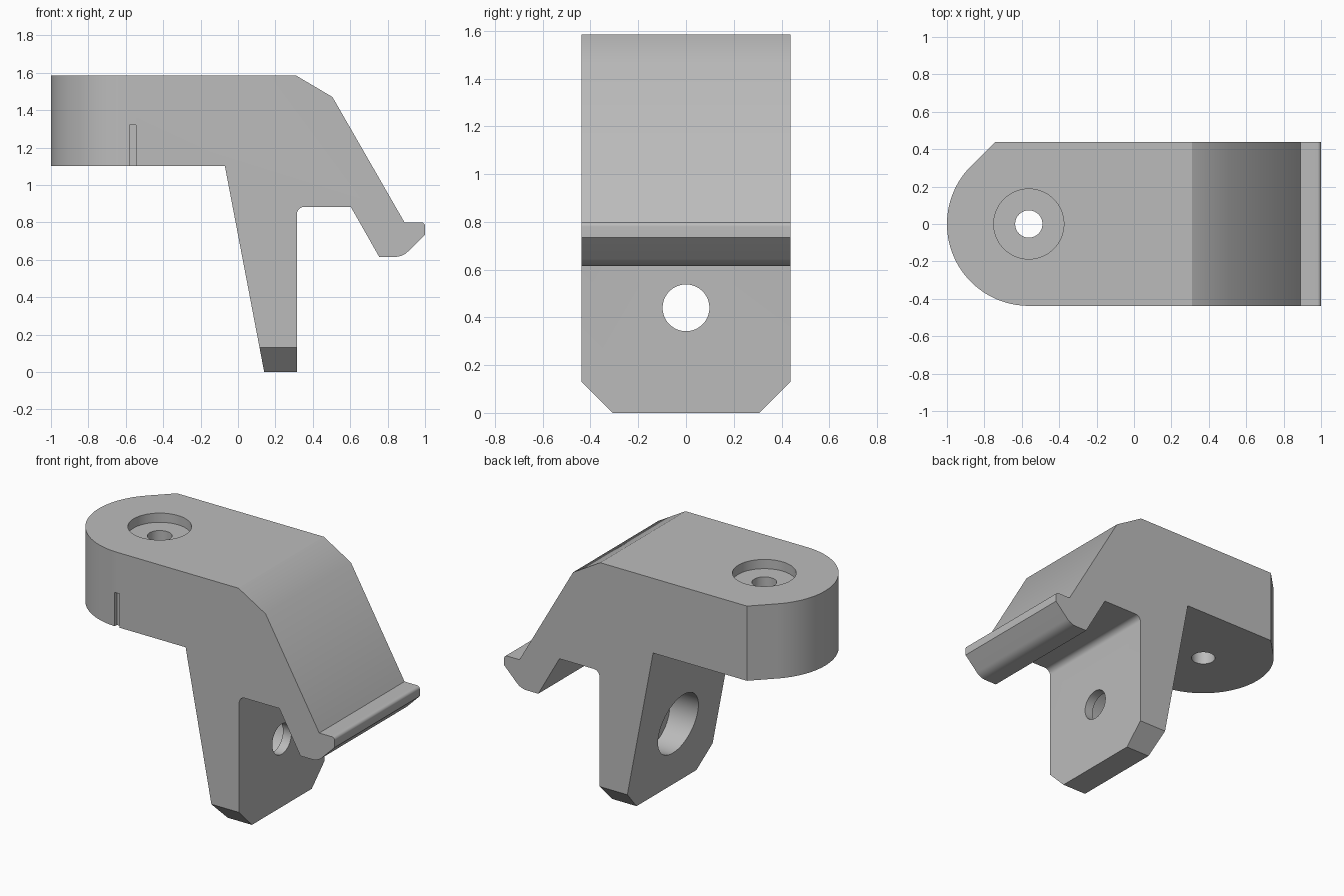
import bpy, bmesh, math
from mathutils import Vector

cube = bpy.data.objects.get("Cube")
if cube:
    bpy.data.objects.remove(cube, do_unlink=True)

HALF = 0.4375          # half width of the bracket
PIVOT = (-0.5625, 0)   # centre of the rounded end

grey = bpy.data.materials.new("plain grey")
grey.use_nodes = True
colour = (0.5, 0.5, 0.5, 1)
grey.diffuse_color = colour
grey.node_tree.nodes["Principled BSDF"].inputs["Base Color"].default_value = colour


def prism(name, points, axis, start, end):
    """Extrude a flat outline along one axis."""
    place = {"x": lambda a, b, d: (d, a, b),
             "y": lambda a, b, d: (a, d, b),
             "z": lambda a, b, d: (a, b, d)}[axis]
    bm = bmesh.new()
    face = bm.faces.new([bm.verts.new(place(a, b, start)) for a, b in points])
    moved = bmesh.ops.extrude_face_region(bm, geom=[face])["geom"]
    offset = Vector(place(0, 0, end - start))
    bmesh.ops.translate(bm, vec=offset,
                        verts=[v for v in moved if isinstance(v, bmesh.types.BMVert)])
    bmesh.ops.recalc_face_normals(bm, faces=bm.faces)
    mesh = bpy.data.meshes.new(name)
    bm.to_mesh(mesh)
    bm.free()
    mesh.materials.append(grey)
    obj = bpy.data.objects.new(name, mesh)
    bpy.context.collection.objects.link(obj)
    return obj


def arc(centre, radius, first, last, steps):
    angles = [math.radians(first + (last - first) * i / steps) for i in range(steps + 1)]
    return [(centre[0] + radius * math.cos(t), centre[1] + radius * math.sin(t)) for t in angles]


def circle(centre, radius):
    return arc(centre, radius, 0, 360, 64)[:-1]


def fillet(before, corner, after, radius, steps=8):
    """Round one corner of an outline."""
    c = Vector(corner)
    u, v = (Vector(before) - c).normalized(), (Vector(after) - c).normalized()
    half = u.angle(v) / 2
    centre = c + (u + v).normalized() * radius / math.sin(half)
    a = c + u * radius / math.tan(half) - centre
    b = c + v * radius / math.tan(half) - centre
    return [tuple(centre + a.slerp(b, i / steps).normalized() * radius)
            for i in range(steps + 1)]


def cut(target, tool, operation):
    mod = target.modifiers.new(operation.lower(), "BOOLEAN")
    mod.operation, mod.object, mod.solver = operation, tool, "EXACT"
    bpy.context.view_layer.objects.active = target
    bpy.ops.object.modifier_apply(modifier=mod.name)
    bpy.data.objects.remove(tool, do_unlink=True)


# Side profile: arm, sloping shoulder, hook and tapered leg
lip_top, lip_low, hook_base, hook_in = (1, 0.8), (1, 0.735), (0.88, 0.615), (0.755, 0.615)
inner, web = (0.315, 0.883), (0.603, 0.883)
side = [(-1.1, 1.585), (0.31, 1.585), (0.505, 1.47), (0.89, 0.8)]
side += fillet((0.89, 0.8), lip_top, lip_low, 0.02)
side += [lip_low] + fillet(lip_low, hook_base, hook_in, 0.1)
side += [hook_in, web] + fillet(web, inner, (0.315, 0), 0.04)
side += [(0.315, 0), (0.14, 0), (-0.07, 1.1), (-1.1, 1.1)]
bracket = prism("bracket", side, "y", -HALF, HALF)

# Rounded arm end with one flat bevelled corner
plan = [(1.2, -0.6), (1.2, 0.6), (-0.744, 0.6), (-0.744, HALF)]
plan += arc(PIVOT, HALF, 135, 270, 48) + [(PIVOT[0], -0.6)]
cut(bracket, prism("end_shape", plan, "z", -0.1, 1.7), "INTERSECT")

# Bevelled foot of the leg
foot = [(-0.307, -0.1), (0.307, -0.1), (0.307, 0), (0.6, 0.293),
        (0.6, 1.7), (-0.6, 1.7), (-0.6, 0.293), (-0.307, 0)]
cut(bracket, prism("foot_shape", foot, "x", -1.2, 1.2), "INTERSECT")

# Recessed screw hole through the arm
cut(bracket, prism("arm_recess", circle(PIVOT, 0.1875), "z", 1.525, 1.7), "DIFFERENCE")
cut(bracket, prism("arm_hole", circle(PIVOT, 0.073), "z", 1, 1.7), "DIFFERENCE")

# Recessed hole through the leg
cut(bracket, prism("leg_recess", circle((0, 0.44), 0.2), "x", -0.2, 0.255), "DIFFERENCE")
cut(bracket, prism("leg_hole", circle((0, 0.44), 0.098), "x", 0, 0.5), "DIFFERENCE")

# Small slot in the front of the arm
slot = [(-0.58, -0.6), (-0.545, -0.6), (-0.545, -0.415), (-0.58, -0.415)]
cut(bracket, prism("arm_slot", slot, "z", 1, 1.32), "DIFFERENCE")

# Smooth curved faces, crisp edges
bpy.ops.object.select_all(action="DESELECT")
bracket.select_set(True)
bpy.context.view_layer.objects.active = bracket
bpy.ops.object.shade_smooth_by_angle(angle=math.radians(30))
